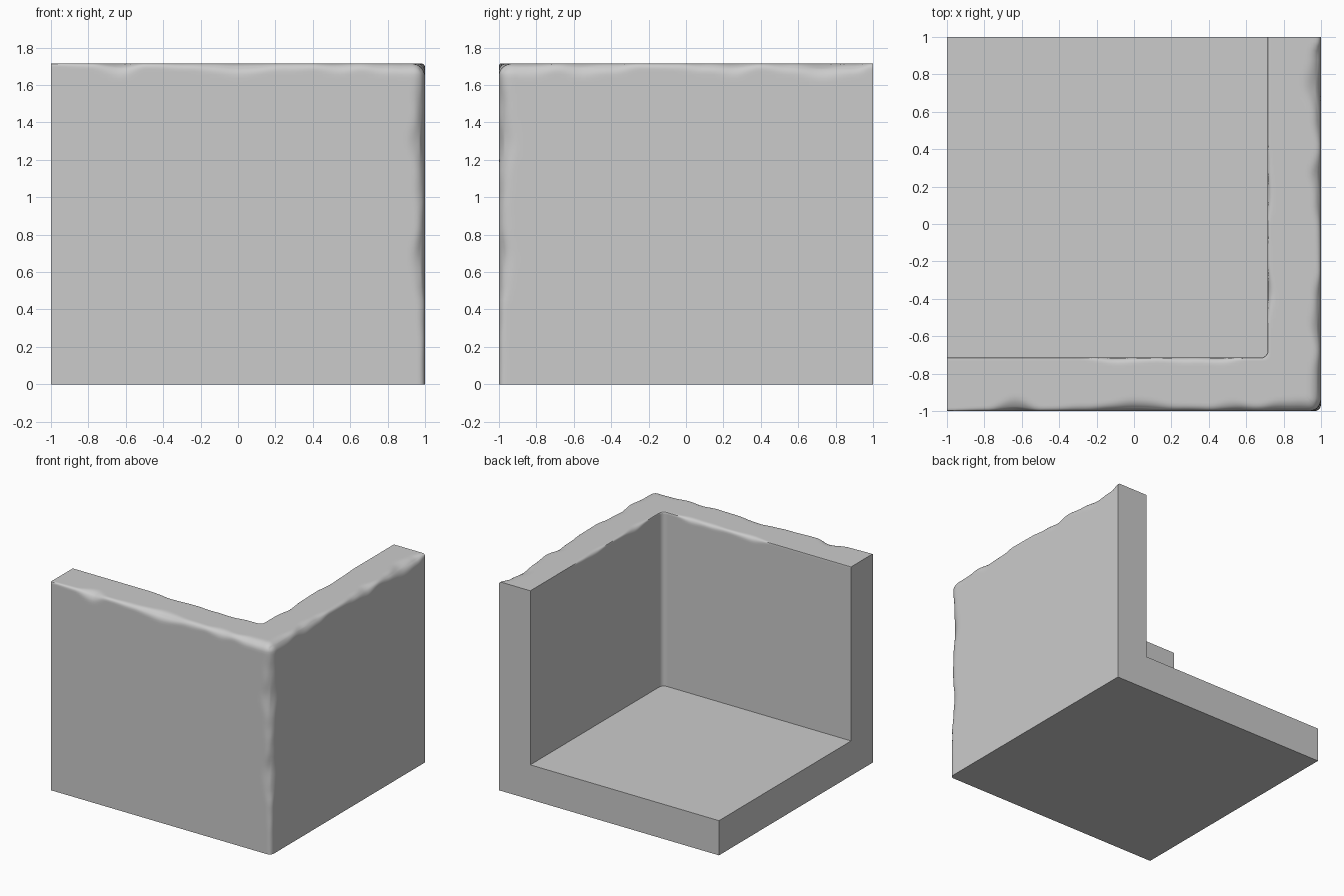
import bpy, bmesh
from mathutils import Vector, noise

if "Cube" in bpy.data.objects:
    bpy.data.objects.remove(bpy.data.objects["Cube"])

H, T, FILLET = 1.715, 0.285, 0.04      # height, slab thickness, inner corner fillet
I = 1 - T                              # inner wall plane

# wear radius along each edge: (position, radius)
FRONT = [(-1, .01), (-.78, .02), (-.63, .08), (-.5, .02), (-.25, .035), (0, .075),
         (.25, .04), (.4, .03), (.52, .065), (.65, .04), (.8, .07), (1, .07)]
RIGHT = [(-1, .07), (-.8, .07), (-.68, .04), (-.55, .075), (-.4, .06), (-.25, .025),
         (-.05, .03), (.1, .05), (.25, .075), (.4, .03), (.55, .06), (.75, .1), (.9, .07), (1, .02)]
CORNER = [(0, .035), (.4, .04), (.52, .06), (.7, .09), (.85, .06), (1.05, .065),
          (1.35, .1), (1.5, .07), (2, .07)]
INNER_FRONT = [(-1, .003), (-.3, .003), (-.1, .035), (.1, .02), (.3, .03), (.45, .035), (.6, .008), (1, .008)]
INNER_RIGHT = [(-1, .008), (-.55, .008), (-.35, .04), (-.2, .015), (0, .008), (.15, .03), (.3, .02), (.5, .003), (1, .003)]


def wear(table, s, p):
    for (a, ra), (b, rb) in zip(table, table[1:]):
        if s <= b:
            f = max(0, (s - a) / (b - a))
            f = f * f * (3 - 2 * f)
            break
    r = ra + (rb - ra) * f
    return max(.002, r * (1 + .25 * noise.noise(p * 7)))


def round_outer(p):
    dx, dy, dz = 1 - p.x, p.y + 1, H - p.z
    if dz < max(dx, dy):
        r = wear(FRONT, p.x, p) if dx > dy else wear(RIGHT, p.y, p)
    else:
        r = wear(CORNER, p.z, p)
    c = Vector((min(p.x, 1 - r), max(p.y, r - 1), min(p.z, H - r)))
    d = p - c
    return c + d.normalized() * r if d.length > r else p


def round_inner(a, depth, base, inward):
    # a = distance from the inner face, depth = distance below the top
    p = base + inward * a + Vector((0, 0, H - depth))
    r = wear(INNER_FRONT, base.x, p) if base.x < -base.y else wear(INNER_RIGHT, base.y, p)
    u, v = max(0, r - a), max(0, r - depth)
    if u > 0 and v > 0:
        k = r / (u * u + v * v) ** .5
        p = base + inward * (r - u * k) + Vector((0, 0, H - r + v * k))
    return p


def inner_fillet(p):
    c = Vector((min(p.x, I - FILLET), max(p.y, FILLET - I), 0))
    d = p - c
    return c + d.normalized() * FILLET if d.length > FILLET else p


# sampling that tightens toward the worn edges
D = [0, .008, .018, .03, .045, .06, .08, .1, .13]
arm = D + [.13 + 1.87 * i / 75 for i in range(1, 76)]
path = [-t for t in reversed(arm)] + arm[1:]
zs = [1.56 * i / 45 for i in range(46)] + [H - d for d in reversed(D)]
top = [d / T for d in D[1:]]
lip = [d for d in reversed(D[:6])]

# L-shaped worn wall swept along both arms
bm = bmesh.new()
cols = []
for t in path:
    s = abs(t)
    u = s * (1 + I) / 2
    if t < 0:
        o, n = Vector((1 - s, -1, 0)), Vector((I - u, -I, 0))
    else:
        o, n = Vector((1, s - 1, 0)), Vector((I, u - I, 0))
    n = inner_fillet(n)
    pts = [round_outer(Vector((o.x, o.y, z))) for z in zs]
    pts += [round_outer(o.lerp(n, f) + Vector((0, 0, H))) for f in top]
    inward = (o - n) / T
    pts += [round_inner(a, 0, n, inward) for a in lip]
    pts += [round_inner(0, d, n, inward) for d in D[1:]]
    pts.append(n + Vector((0, 0, T)))
    cols.append([bm.verts.new(p) for p in pts])
for a, b in zip(cols, cols[1:]):
    for i in range(len(a) - 1):
        bm.faces.new((a[i], b[i], b[i + 1], a[i + 1]))

# floor slab and flat cut ends
low = bm.verts.new((-1, 1, 0))
high = bm.verts.new((-1, 1, T))
bm.faces.new([c[-1] for c in cols] + [high])
bm.faces.new([c[0] for c in cols] + [low])
bm.faces.new(cols[0] + [high, low])
bm.faces.new(cols[-1] + [high, low])
bmesh.ops.recalc_face_normals(bm, faces=bm.faces)

mesh = bpy.data.meshes.new("worn_corner_block")
bm.to_mesh(mesh)
bm.free()
block = bpy.data.objects.new("worn_corner_block", mesh)
bpy.context.collection.objects.link(block)
bpy.context.view_layer.objects.active = block
block.select_set(True)
bpy.ops.object.shade_smooth_by_angle()
